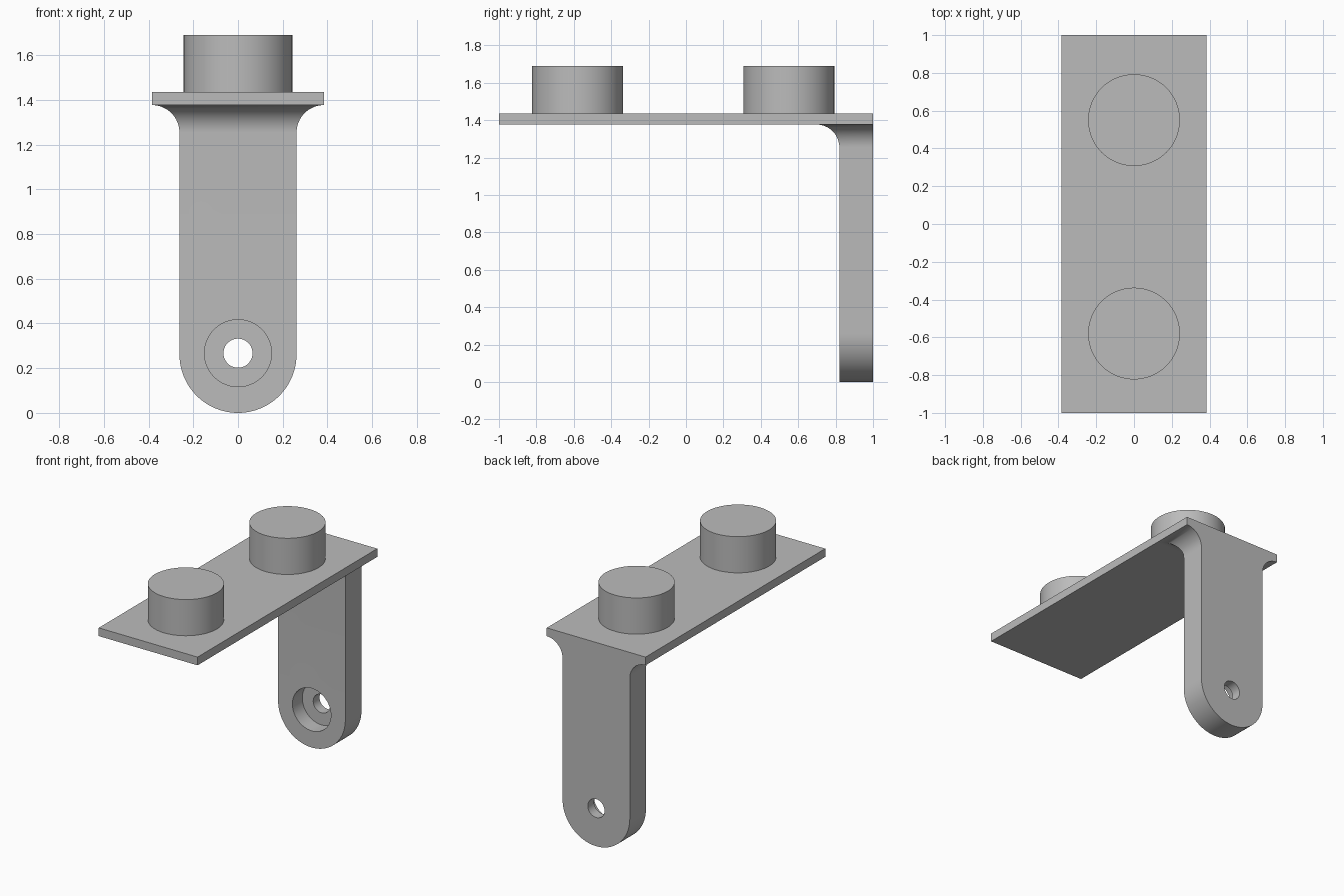
import bpy, bmesh
from math import sin, cos, pi, radians
from mathutils import Matrix

cube = bpy.data.objects.get("Cube")
if cube:
    bpy.data.objects.remove(cube, do_unlink=True)

GREY = (0.5, 0.5, 0.5, 1.0)
mat = bpy.data.materials.new("plain grey")
mat.use_nodes = True
mat.diffuse_color = GREY
mat.node_tree.nodes["Principled BSDF"].inputs["Base Color"].default_value = GREY

PLATE_W, PLATE_BOTTOM, PLATE_TOP = 0.385, 1.377, 1.435
LEG_W, LEG_FRONT, LEG_BACK = 0.262, 0.82, 1.0
FILLET = PLATE_W - LEG_W
HOLE_Z = 0.267


def finish(name, bm):
    bmesh.ops.recalc_face_normals(bm, faces=bm.faces)
    mesh = bpy.data.meshes.new(name)
    bm.to_mesh(mesh)
    bm.free()
    mesh.materials.append(mat)
    ob = bpy.data.objects.new(name, mesh)
    bpy.context.collection.objects.link(ob)
    return ob


def activate(ob):
    bpy.ops.object.select_all(action='DESELECT')
    ob.select_set(True)
    bpy.context.view_layer.objects.active = ob


def smooth(ob):
    activate(ob)
    bpy.ops.object.shade_smooth_by_angle(angle=radians(30))


def cylinder(name, radius, depth, matrix):
    bm = bmesh.new()
    bmesh.ops.create_cone(bm, cap_ends=True, segments=64, radius1=radius,
                          radius2=radius, depth=depth, matrix=matrix)
    return finish(name, bm)


# Top plate
bm = bmesh.new()
bmesh.ops.create_cube(bm, size=1, matrix=Matrix.Translation(
    (0, 0, (PLATE_TOP + PLATE_BOTTOM) / 2))
    @ Matrix.Diagonal((2 * PLATE_W, 2, PLATE_TOP - PLATE_BOTTOM, 1)))
finish("top_plate", bm)

# Round pegs on the plate
PEG_H = 0.255
for name, y in (("front_peg", -0.58), ("back_peg", 0.55)):
    smooth(cylinder(name, 0.243, PEG_H,
                    Matrix.Translation((0, y, PLATE_TOP + PEG_H / 2))))

# Leg: rectangular sections (half width, front y, z), round foot to flared top
sections = []
for i in range(25):
    a = pi / 2 * i / 24
    sections.append((LEG_W * sin(a), LEG_FRONT, LEG_W * (1 - cos(a))))
for i in range(17):
    a = pi / 2 * i / 16
    out = FILLET * (1 - cos(a))
    sections.append((LEG_W + out, LEG_FRONT - out,
                     PLATE_BOTTOM - FILLET * (1 - sin(a))))
bm = bmesh.new()
rings = [[bm.verts.new(p) for p in ((-w, f, z), (w, f, z),
                                    (w, LEG_BACK, z), (-w, LEG_BACK, z))]
         for w, f, z in sections]
for low, high in zip(rings, rings[1:]):
    for k in range(4):
        n = (k + 1) % 4
        bm.faces.new((low[k], low[n], high[n], high[k]))
bm.faces.new(rings[-1])
bmesh.ops.remove_doubles(bm, verts=bm.verts, dist=1e-5)
leg = finish("leg", bm)

# Counterbored bolt hole through the foot
for radius, y0, y1 in ((0.15, 0.7, 0.93), (0.065, 0.75, 1.1)):
    cutter = cylinder("hole_cutter", radius, y1 - y0,
                      Matrix.Translation((0, (y0 + y1) / 2, HOLE_Z))
                      @ Matrix.Rotation(pi / 2, 4, 'X'))
    cutter.hide_render = True
    cut = leg.modifiers.new("hole", 'BOOLEAN')
    cut.operation = 'DIFFERENCE'
    cut.solver = 'EXACT'
    cut.object = cutter
    activate(leg)
    bpy.ops.object.modifier_apply(modifier=cut.name)
    bpy.data.objects.remove(cutter, do_unlink=True)
smooth(leg)
